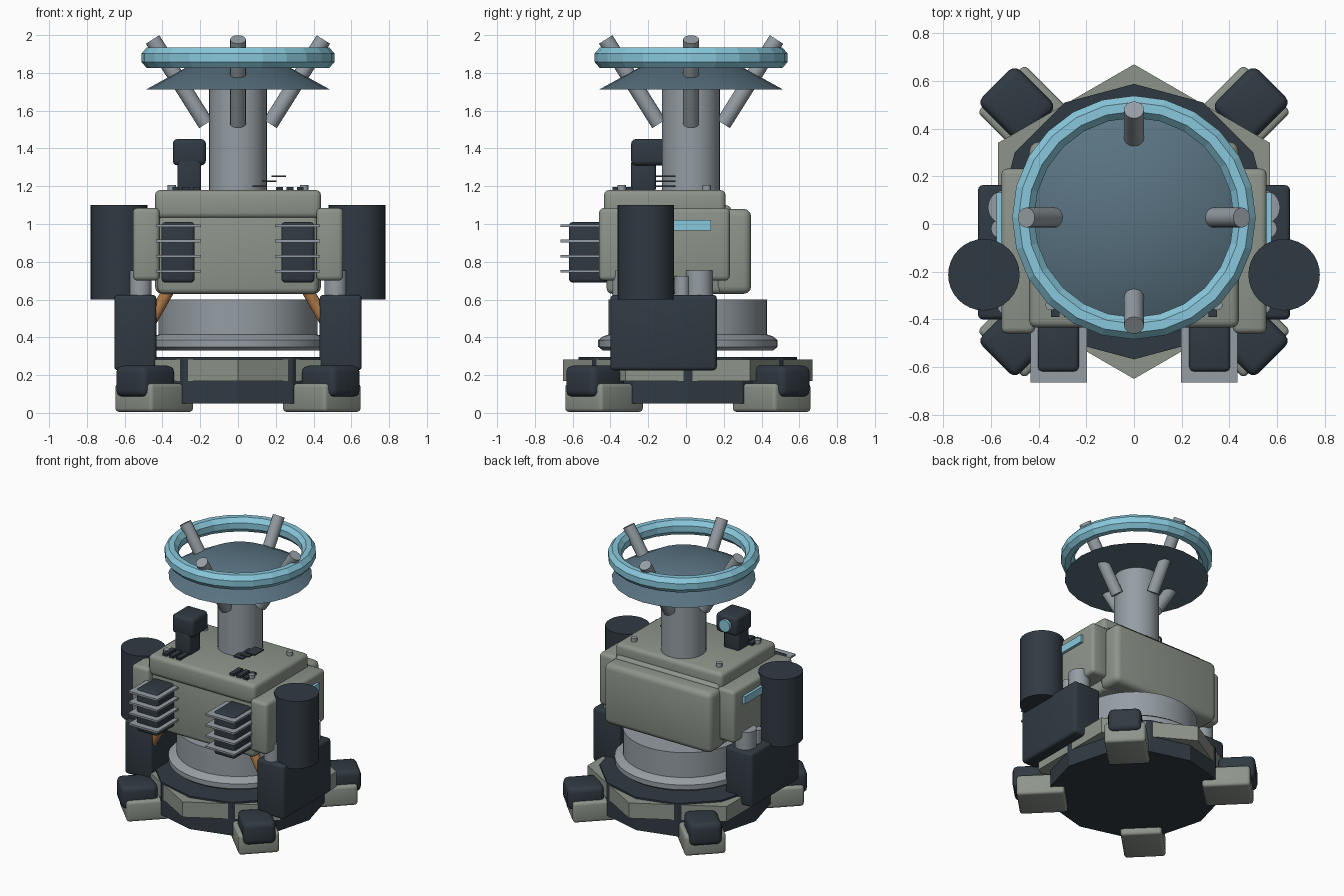
import bpy, bmesh, math
from mathutils import Matrix, Vector

if "Cube" in bpy.data.objects:
    bpy.data.objects.remove(bpy.data.objects["Cube"])

def mat(name, r, g, b):
    m = bpy.data.materials.new(name)
    m.diffuse_color = (r, g, b, 1)
    m.use_nodes = True
    m.node_tree.nodes["Principled BSDF"].inputs["Base Color"].default_value = m.diffuse_color
    return m

ARMOUR = mat("armour_grey_green", .27, .30, .26)
DARK = mat("dark_slate", .03, .042, .055)
METAL = mat("metal", .30, .34, .37)
CYAN = mat("cyan", .25, .58, .72)
SLATE = mat("dish_blue", .10, .17, .22)
COPPER = mat("copper", .42, .19, .06)

def finish(bm, name, material, smooth=True):
    me = bpy.data.meshes.new(name)
    bmesh.ops.recalc_face_normals(bm, faces=bm.faces)
    bm.to_mesh(me)
    bm.free()
    me.materials.append(material)
    if smooth:
        me.polygons.foreach_set("use_smooth", [True] * len(me.polygons))
        me.set_sharp_from_angle(angle=math.radians(32))
    ob = bpy.data.objects.new(name, me)
    bpy.context.collection.objects.link(ob)
    return ob

def box(name, x, y, z, material, bevel=0.0, turn=None):
    """Box from (min, max) ranges, optionally bevelled and transformed."""
    bm = bmesh.new()
    bmesh.ops.create_cube(bm, size=1)
    for v in bm.verts:
        v.co = Vector([(r[0] + r[1]) / 2 + c * (r[1] - r[0]) for r, c in zip((x, y, z), v.co)])
    if bevel:
        bmesh.ops.bevel(bm, geom=bm.edges[:], offset=bevel, segments=3, profile=.5, affect='EDGES')
    if turn:
        bm.transform(turn)
    return finish(bm, name, material)

def rod(name, a, b, r, material, seg=24, r2=None, smooth=True):
    """Cylinder or cone between two points."""
    a, b = Vector(a), Vector(b)
    bm = bmesh.new()
    bmesh.ops.create_cone(bm, cap_ends=True, segments=seg, radius1=r,
                          radius2=r if r2 is None else r2, depth=(b - a).length)
    rot = (b - a).to_track_quat('Z', 'Y').to_matrix().to_4x4()
    bm.transform(Matrix.Translation((a + b) / 2) @ rot)
    return finish(bm, name, material, smooth)

def lathe(name, profile, centre, material, seg=40, closed=False, smooth=True):
    bm = bmesh.new()
    vs = [bm.verts.new((r, 0, z)) for r, z in profile]
    es = [bm.edges.new(p) for p in zip(vs, vs[1:])]
    if closed:
        es.append(bm.edges.new((vs[-1], vs[0])))
    bmesh.ops.spin(bm, geom=vs + es, axis=(0, 0, 1), cent=(0, 0, 0),
                   angle=math.tau, steps=seg)
    bmesh.ops.remove_doubles(bm, verts=bm.verts, dist=1e-4)
    bm.transform(Matrix.Translation(centre))
    return finish(bm, name, material, smooth)

CY = .01    # y of base axis
HY = .027   # y of mast axis
SIDES = ((-1, "left"), (1, "right"))

def span(s, a, b):
    return tuple(sorted((s * a, s * b)))

# Base: twelve-sided disc whose corners split the hexagonal skirt into panels
rod("base_disc", (0, CY, .05), (0, CY, .295), .578, DARK, 12, smooth=False)
skirt = rod("base_skirt_panels", (0, 0, .17), (0, 0, .283), .66, ARMOUR, 6, smooth=False)
hex_vert = skirt.data.vertices[0].co
skirt.data.transform(Matrix.Rotation(math.pi / 2 - math.atan2(hex_vert.y, hex_vert.x), 4, 'Z'))
skirt.data.transform(Matrix.Translation((0, CY, 0)))

# Four diagonal feet with dark caps
for i in range(4):
    turn = Matrix.Translation((0, CY, 0)) @ Matrix.Rotation(math.radians(45 + 90 * i), 4, 'Z')
    box(f"foot_{i}", (.465, .79), (-.14, .14), (0.005, .155), ARMOUR, .02, turn)
    box(f"foot_cap_{i}", (.57, .82), (-.112, .112), (.085, .25), DARK, .035, turn)

# Turntable ring
lathe("turntable", [(0, .33), (.45, .33), (.475, .35), (.475, .385), (.45, .405),
                    (.42, .415), (.42, .6), (0, .6)], (0, CY, 0), METAL, 48)

# Main housing
box("housing", (-.425, .425), (-.42, .24), (.63, 1.1), ARMOUR, .03)
box("housing_lid", (-.44, .44), (-.435, .21), (1.03, 1.18), ARMOUR, .03)
box("rear_plate", (-.44, .44), (.16, .345), (.63, 1.08), ARMOUR, .04)

for s, side in SIDES:
    # Side pod, light strip, tank and hanging side box
    box(f"side_pod_{side}", span(s, .415, .557), (-.46, .232), (.70, 1.085), ARMOUR, .025)
    box(f"light_strip_{side}", span(s, .54, .577), (-.13, .132), (.965, 1.02), CYAN)
    rod(f"tank_{side}", (s * .63, -.213, .6), (s * .63, -.213, 1.1), .15, DARK, 32)
    box(f"side_box_{side}", span(s, .432, .655), (-.40, .163), (.225, .625), DARK, .02)
    # Pipes and copper strut joining the side box to the housing
    rod(f"rear_pipe_{side}", (s * .54, .07, .6), (s * .54, .07, .755), .073, METAL)
    rod(f"small_pipe_{side}", (s * .56, -.02, .6), (s * .56, -.02, .725), .04, METAL)
    rod(f"front_pipe_{side}", (s * .517, -.33, .6), (s * .517, -.33, .755), .06, METAL)
    rod(f"copper_strut_{side}", (s * .47, -.355, .47), (s * .35, -.355, .68), .032, COPPER)
    # Front radiator with fins
    box(f"radiator_{side}", span(s, .23, .405), (-.62, -.40), (.69, 1.01), DARK, .02)
    for k in range(4):
        z = .75 + .08 * k
        box(f"radiator_fin_{side}_{k}", span(s, .197, .435), (-.665, -.42), (z - .007, z + .007), METAL)
    # Lid slots and bolts
    for k in range(3):
        x = s * (.22 + .055 * k)
        box(f"lid_slot_{side}_{k}", (x - .018, x + .018), (-.39, -.28), (1.175, 1.197), DARK)
    for y in (-.34, .11):
        rod(f"lid_bolt_{side}_{y}", (s * .35, y, 1.17), (s * .35, y, 1.207), .022, METAL, 12)

# Stepped louvres beside the mast
for k in range(3):
    x, z = .115 + .05 * k, 1.2 + .027 * k
    box(f"louvre_{k}", (x - .038, x + .038), (-.165, -.055), (z - .004, z + .004), DARK)

# Sensor on the lid, lens facing the back
box("sensor_stem", (-.32, -.195), (-.29, -.16), (1.17, 1.34), DARK, .015)
box("sensor_head", (-.345, -.17), (-.29, -.10), (1.31, 1.45), DARK, .025)
rod("sensor_lens", (-.258, -.11, 1.38), (-.258, -.08, 1.38), .045, CYAN)

# Mast and shallow conical dish
rod("mast", (0, HY, 1.15), (0, HY, 1.76), .153, METAL, 32)
rod("dish", (0, HY, 1.713), (0, HY, 1.845), .485, SLATE, 24, r2=.245)

# Faceted ring held by four slanted struts
ring = [(.465 + .05 * math.cos(math.tau * (k + .5) / 8),
         1.88 + .058 * math.sin(math.tau * (k + .5) / 8)) for k in range(8)]
lathe("halo_ring", ring, (0, HY, 0), CYAN, 24, closed=True, smooth=False)
for i in range(4):
    c, q = round(math.cos(i * math.pi / 2)), round(math.sin(i * math.pi / 2))
    rod(f"ring_strut_{i}", (c * .17, HY + q * .17, 1.53), (c * .452, HY + q * .452, 1.977),
        .042, METAL, 16)
